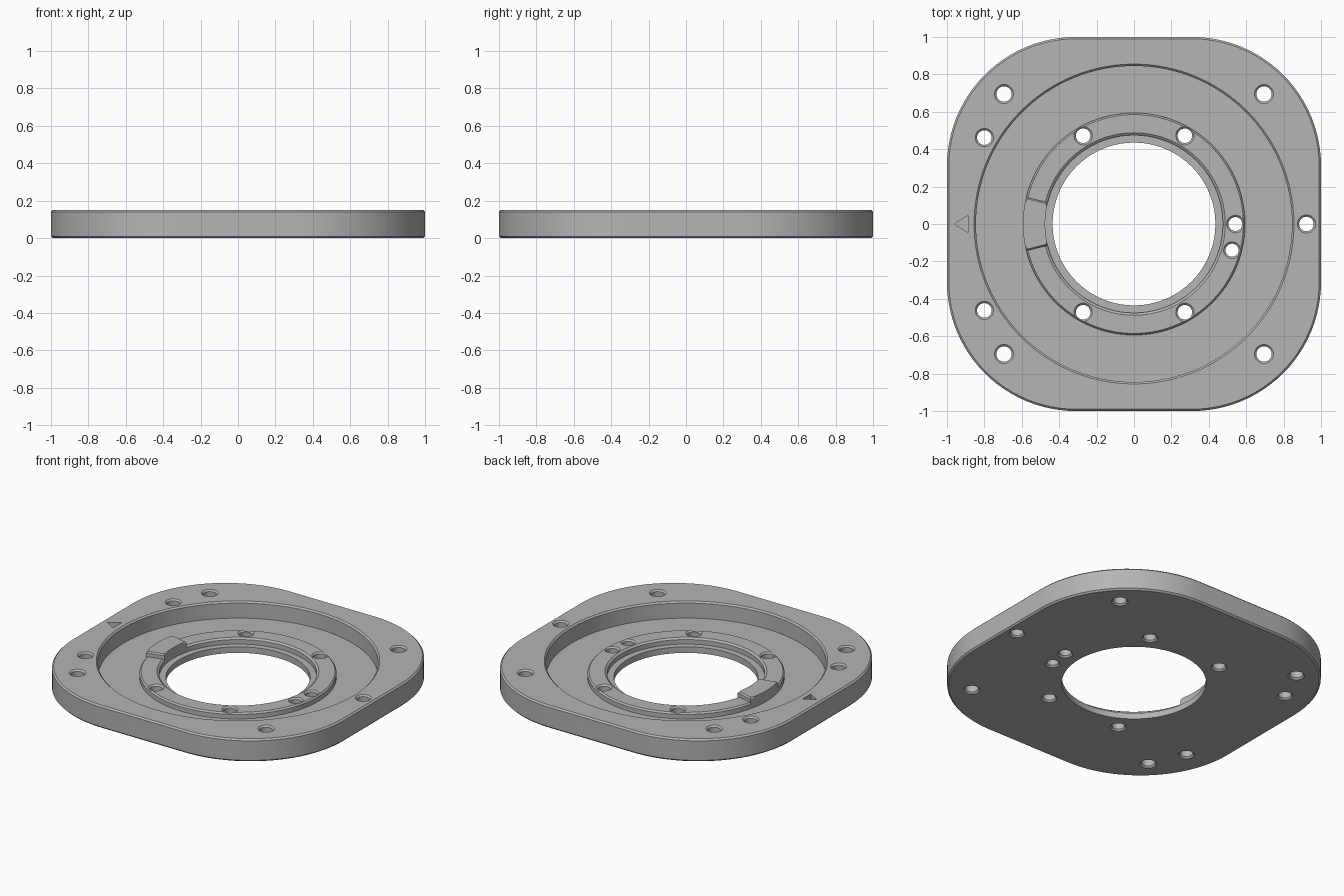
import bpy, bmesh
from math import sin, cos, pi, radians
from mathutils import Matrix, Vector

cube = bpy.data.objects.get("Cube")
if cube:
    bpy.data.objects.remove(cube, do_unlink=True)

grey = bpy.data.materials.new("machined_grey")
grey.use_nodes = True
grey.diffuse_color = (0.46, 0.46, 0.46, 1)
grey.node_tree.nodes["Principled BSDF"].inputs["Base Color"].default_value = grey.diffuse_color

THICK, FLOOR, RING, TAB = 0.15, 0.04, 0.08, 0.112
CH = 0.01
CORNER = 0.69


def finish(bm, name):
    bmesh.ops.recalc_face_normals(bm, faces=bm.faces)
    mesh = bpy.data.meshes.new(name)
    bm.to_mesh(mesh)
    bm.free()
    mesh.materials.append(grey)
    obj = bpy.data.objects.new(name, mesh)
    bpy.context.collection.objects.link(obj)
    return obj


def loft(bm, loops):
    """Skin closed loops of equal length and cap both ends."""
    rings = [[bm.verts.new(p) for p in loop] for loop in loops]
    n = len(rings[0])
    for a, b in zip(rings, rings[1:]):
        for i in range(n):
            j = (i + 1) % n
            bm.faces.new((a[i], a[j], b[j], b[i]))
    bm.faces.new(rings[0][::-1])
    bm.faces.new(rings[-1])


def circle(r, z, n, x=0, y=0):
    return [(x + r * cos(2 * pi * i / n), y + r * sin(2 * pi * i / n), z) for i in range(n)]


def outline(inset, z, steps=24):
    """Rounded square, shrunk by inset."""
    pts, c, r = [], 1 - CORNER, CORNER - inset
    for k, (sx, sy) in enumerate(((1, 1), (-1, 1), (-1, -1), (1, -1))):
        for i in range(steps + 1):
            a = (k + i / steps) * pi / 2
            pts.append((sx * c + r * cos(a), sy * c + r * sin(a), z))
    return pts


def cut(target, cutter):
    cutter.hide_render = True
    mod = target.modifiers.new("cut", 'BOOLEAN')
    mod.operation = 'DIFFERENCE'
    mod.solver = 'EXACT'
    mod.object = cutter
    bpy.context.view_layer.objects.active = target
    bpy.ops.object.modifier_apply(modifier=mod.name)
    bpy.data.objects.remove(cutter, do_unlink=True)


# Plate with chamfered top and bottom edges
bm = bmesh.new()
loft(bm, [outline(CH, 0), outline(0, CH), outline(0, THICK - CH), outline(CH, THICK)])
plate = finish(bm, "flange_plate")

# Bore, lip, raised ring and wide recess, turned as one cutter
bm = bmesh.new()
profile = [(0.435, -0.1), (0.435, FLOOR), (0.475, FLOOR), (0.475, RING - CH), (0.488, RING),
           (0.585, RING), (0.594, RING - CH), (0.594, FLOOR), (0.845, FLOOR),
           (0.845, THICK - CH), (0.865, THICK + CH)]
loft(bm, [circle(r, z, 128) for r, z in profile])
cut(plate, finish(bm, "recess_cutter"))

# Chamfered through holes: x, y, radius and local surface height
holes = [(sx * 0.695, sy * 0.695, 0.041, THICK) for sx in (-1, 1) for sy in (-1, 1)]
holes += [(-0.8, s * 0.462, 0.039, THICK) for s in (-1, 1)]
holes += [(0.922, 0, 0.039, THICK)]
holes += [(sx * 0.272, sy * 0.472, 0.039, RING) for sx in (-1, 1) for sy in (-1, 1)]
holes += [(0.542, 0, 0.037, RING), (0.524, -0.14, 0.035, RING)]
bm = bmesh.new()
for x, y, r, top in holes:
    steps = [(r + 2 * CH, -CH), (r, CH), (r, top - CH), (r + 2 * CH, top + CH)]
    loft(bm, [circle(q, z, 32, x, y) for q, z in steps])
cut(plate, finish(bm, "hole_cutter"))

# Blind triangular pointer pocket
bm = bmesh.new()
tri = [(-0.96, 0), (-0.888, -0.045), (-0.888, 0.045)]
loft(bm, [[(x, y, z) for x, y in tri] for z in (THICK - 0.04, THICK + 0.05)])
cut(plate, finish(bm, "pointer_cutter"))

# Raised key on the ring
bm = bmesh.new()
angles = [radians(166 + 28 * i / 10) for i in range(11)]
arc = [(0.594 * cos(a), 0.594 * sin(a)) for a in angles]
arc += [(0.475 * cos(a), 0.475 * sin(a)) for a in reversed(angles)]
mid = Vector((-0.53, 0))
loft(bm, [[(x, y, z) for x, y in arc] for z in (FLOOR, TAB)])
rim = [e for e in bm.edges if all(v.co.z > TAB - 0.001 for v in e.verts)]
bmesh.ops.bevel(bm, geom=rim, offset=0.008, segments=1, affect='EDGES')
key = finish(bm, "ring_key")

# Smooth turned walls, crisp edges
for obj in (plate, key):
    obj.select_set(True)
    bpy.context.view_layer.objects.active = obj
bpy.ops.object.shade_smooth_by_angle(angle=radians(25))
